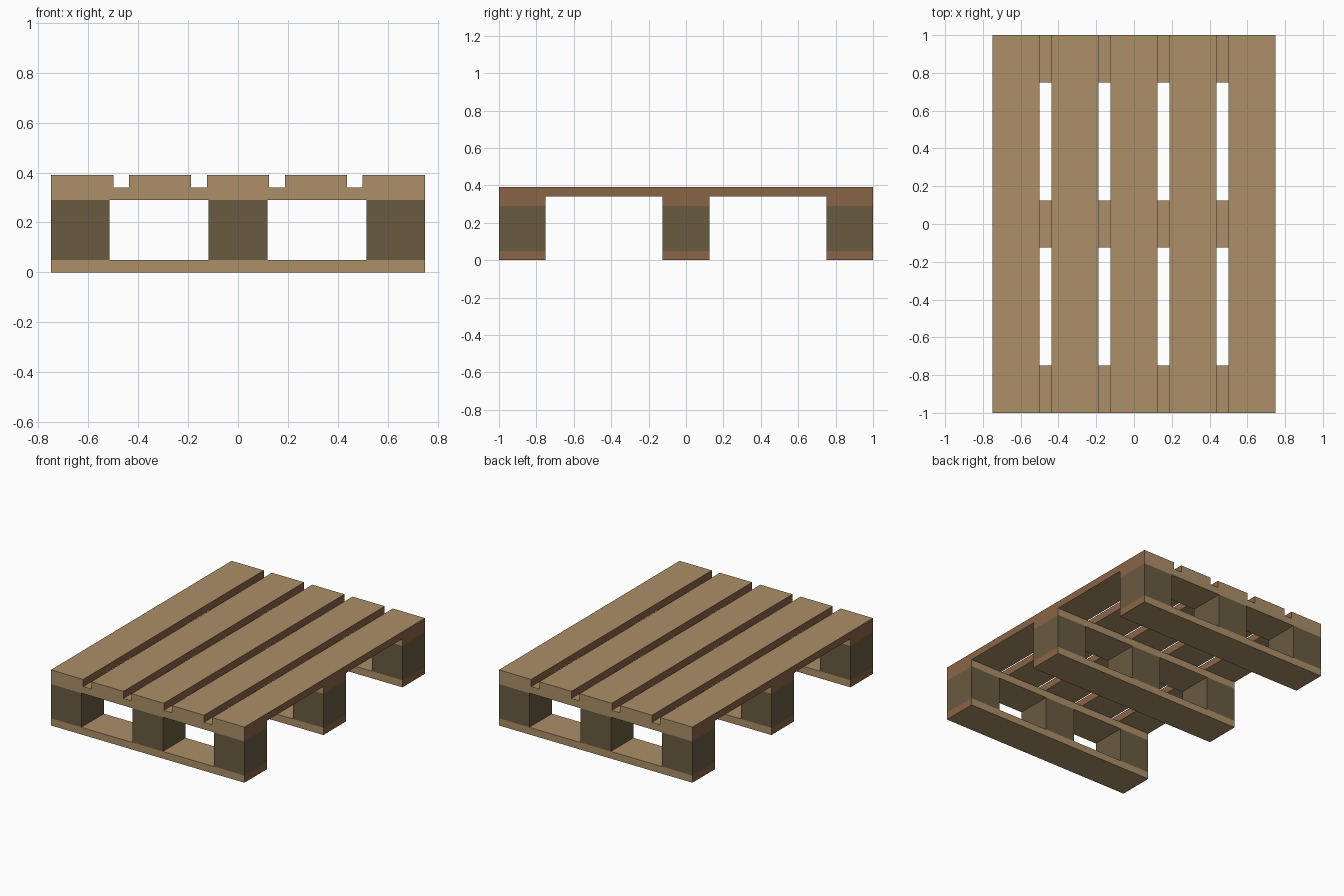
import bpy
import bmesh
from mathutils import Matrix, Vector

if "Cube" in bpy.data.objects:
    bpy.data.objects.remove(bpy.data.objects["Cube"])


def srgb(r, g, b):
    lin = lambda c: c / 12.92 if c <= 0.04045 else ((c + 0.055) / 1.055) ** 2.4
    return (lin(r / 255), lin(g / 255), lin(b / 255), 1.0)


def material(name, rgb):
    m = bpy.data.materials.new(name)
    m.diffuse_color = srgb(*rgb)
    m.use_nodes = True
    m.node_tree.nodes["Principled BSDF"].inputs["Base Color"].default_value = m.diffuse_color
    return m


TAN = material("tan wood", (172, 143, 104))
BROWN = material("reddish brown wood edge", (137, 101, 69))
OLIVE = material("olive brown block", (105, 91, 64))


def box(name, centre, size, mats):
    """Flat box; a second material, if given, goes on the faces towards +x and -x."""
    bm = bmesh.new()
    bmesh.ops.create_cube(bm, size=1.0)
    bmesh.ops.transform(bm, matrix=Matrix.Diagonal(Vector((*size, 1.0))), verts=bm.verts)
    bm.normal_update()
    for f in bm.faces:
        if len(mats) > 1 and abs(f.normal.x) > 0.5:
            f.material_index = 1
    me = bpy.data.meshes.new(name)
    bm.to_mesh(me)
    bm.free()
    for m in mats:
        me.materials.append(m)
    ob = bpy.data.objects.new(name, me)
    ob.location = centre
    bpy.context.collection.objects.link(ob)
    return ob


LENGTH, WIDTH = 2.0, 1.5
BOARD_W, BOARD_T = 0.25, 0.05
BLOCK_W, BLOCK_H = 0.235, 0.24
BOARD = (TAN, BROWN)

# Three rows, each with a bottom board, three blocks and a cross board
for row, y in (("front", -0.875), ("middle", 0.0), ("back", 0.875)):
    box(f"{row}_bottom_board", (0, y, BOARD_T / 2), (WIDTH, BOARD_W, BOARD_T), BOARD)
    for side, s in (("left", -1), ("centre", 0), ("right", 1)):
        x = s * (WIDTH - BLOCK_W) / 2
        box(f"{row}_{side}_block", (x, y, BOARD_T + BLOCK_H / 2),
            (BLOCK_W, BOARD_W, BLOCK_H), (OLIVE,))
    box(f"{row}_cross_board", (0, y, BOARD_T * 1.5 + BLOCK_H),
        (WIDTH, BOARD_W, BOARD_T), BOARD)

# Five long deck slats with even gaps
for i in range(5):
    box(f"deck_slat_{i + 1}", ((i - 2) * 0.3125, 0, BOARD_T * 2.5 + BLOCK_H),
        (BOARD_W, LENGTH, BOARD_T), BOARD)
